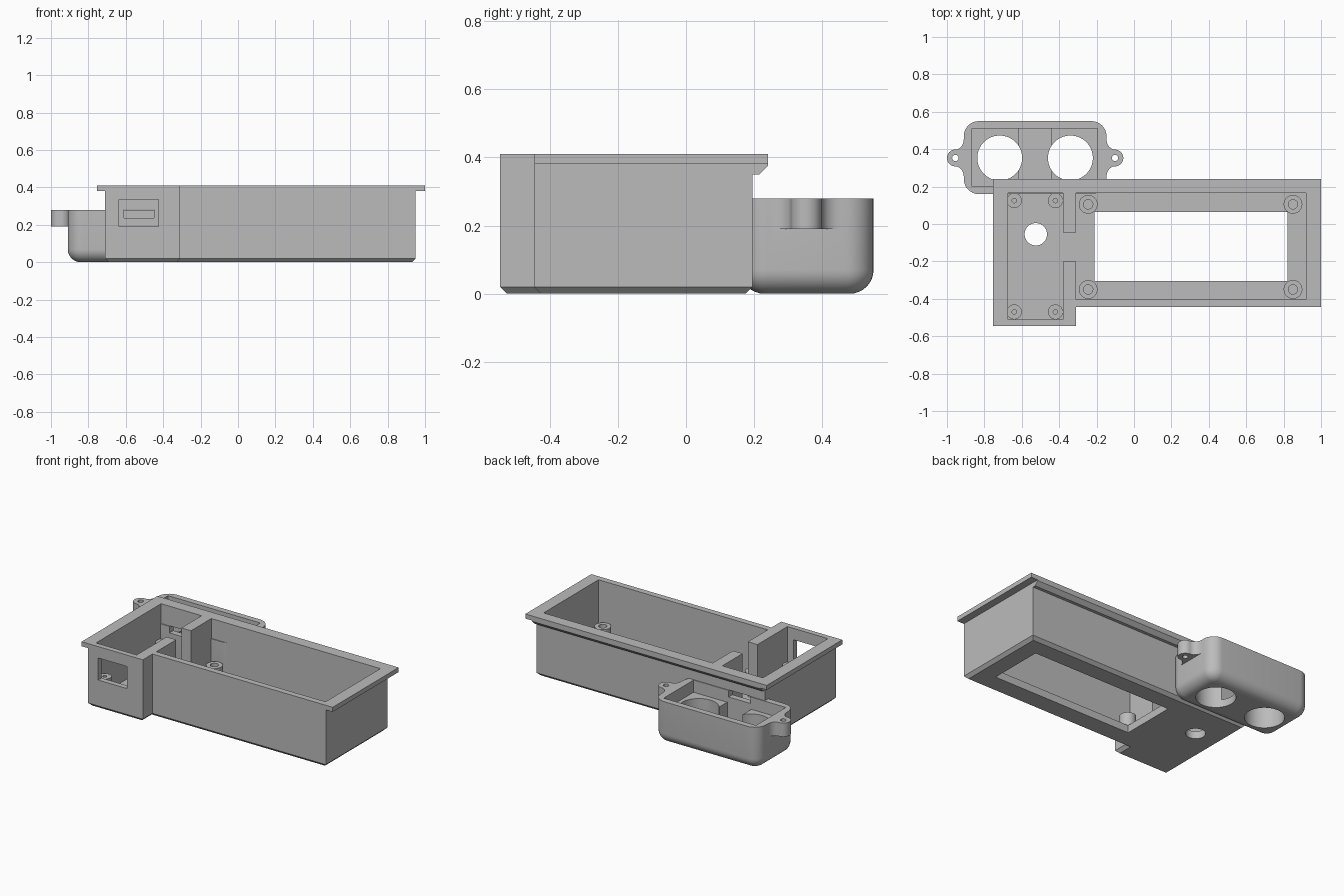
import bpy
import bmesh
from math import cos, sin, pi, radians

if "Cube" in bpy.data.objects:
    bpy.data.objects.remove(bpy.data.objects["Cube"], do_unlink=True)

grey = bpy.data.materials.new("light_grey")
grey.use_nodes = True
COLOUR = (0.5, 0.5, 0.5, 1)
grey.diffuse_color = COLOUR
grey.node_tree.nodes["Principled BSDF"].inputs["Base Color"].default_value = COLOUR


def loft(name, rings):
    """Skin a solid through rings of equal point count."""
    bm = bmesh.new()
    loops = [[bm.verts.new(p) for p in ring] for ring in rings]
    n = len(loops[0])
    for a, b in zip(loops, loops[1:]):
        for i in range(n):
            j = (i + 1) % n
            bm.faces.new((a[i], a[j], b[j], b[i]))
    bm.faces.new(loops[0][::-1])
    bm.faces.new(loops[-1])
    bmesh.ops.recalc_face_normals(bm, faces=bm.faces)
    mesh = bpy.data.meshes.new(name)
    bm.to_mesh(mesh)
    bm.free()
    mesh.materials.append(grey)
    obj = bpy.data.objects.new(name, mesh)
    bpy.context.collection.objects.link(obj)
    return obj


def prism(name, pts, z0, z1):
    return loft(name, [[(x, y, z) for x, y in pts] for z in (z0, z1)])


def box(name, x0, x1, y0, y1, z0, z1):
    return prism(name, [(x0, y0), (x1, y0), (x1, y1), (x0, y1)], z0, z1)


def cylinder(name, x, y, r, z0, z1, n=48):
    ring = [(x + r * cos(2 * pi * i / n), y + r * sin(2 * pi * i / n)) for i in range(n)]
    return prism(name, ring, z0, z1)


def combine(obj, other, operation):
    mod = obj.modifiers.new("combine", "BOOLEAN")
    mod.operation = operation
    mod.solver = "EXACT"
    mod.object = other
    bpy.context.view_layer.objects.active = obj
    bpy.ops.object.modifier_apply(modifier=mod.name)
    bpy.data.objects.remove(other, do_unlink=True)


def cut(obj, other):
    combine(obj, other, "DIFFERENCE")


def smooth(obj):
    bpy.ops.object.select_all(action="DESELECT")
    obj.select_set(True)
    bpy.context.view_layer.objects.active = obj
    bpy.ops.object.shade_smooth_by_angle(angle=radians(30))


# Housing: stepped outline with chamfered foot and overhanging rim
def outline(z, left=-0.71, right=0.95, back=0.195, inset=0.0):
    i = inset
    return [(left + i, -0.545 + i, z), (-0.31 - i, -0.545 + i, z),
            (-0.31 - i, -0.445 + i, z), (right - i, -0.445 + i, z),
            (right - i, back - i, z), (left + i, back - i, z)]


rim = dict(left=-0.755, right=1.0, back=0.24)
housing = loft("housing", [
    outline(0, inset=0.02), outline(0.02), outline(0.35),
    outline(0.35, back=0.215), outline(0.375, back=0.24),
    outline(0.38, back=0.24), outline(0.38, **rim), outline(0.41, **rim)])

# Compartments, divider gap and openings
FLOOR = 0.05
cut(housing, box("main_cavity", -0.31, 0.92, -0.405, 0.165, FLOOR, 0.5))
cut(housing, box("side_cavity", -0.675, -0.38, -0.51, 0.165, FLOOR, 0.5))
cut(housing, box("divider_gap", -0.40, -0.29, -0.2, -0.045, FLOOR, 0.5))
cut(housing, box("screen_window", -0.21, 0.82, -0.305, 0.065, -0.1, 0.1))
cut(housing, cylinder("floor_hole", -0.525, -0.055, 0.06, -0.1, 0.1))
cut(housing, box("front_port", -0.635, -0.425, -0.6, -0.48, 0.19, 0.335))
SLOT = (-0.61, -0.45, 0.12, 0.23, 0.237, 0.281)
cut(housing, box("cable_slot", *SLOT))
smooth(housing)

# Screw posts in both compartments
for label, xs, ys, r, hole, top in (
        ("main_post", (-0.245, 0.85), (-0.35, 0.105), 0.05, 0.025, 0.145),
        ("side_post", (-0.64, -0.42), (-0.47, 0.125), 0.04, 0.012, 0.185)):
    for x in xs:
        for y in ys:
            post = cylinder(label, x, y, r, FLOOR - 0.01, top, 32)
            cut(post, cylinder("screw_hole", x, y, hole, FLOOR, 0.3, 24))
            smooth(post)


# Rear pod: rounded box with a rounded underside
def rounded(z, inset):
    x0, x1, y0, y1, r = -0.91, -0.147, 0.16, 0.55, 0.08
    pts = []
    for cx, cy, start in ((x1 - r, y1 - r, 0), (x0 + r, y1 - r, 90),
                          (x0 + r, y0 + r, 180), (x1 - r, y0 + r, 270)):
        for k in range(9):
            a = radians(start + 90 * k / 8)
            pts.append((cx + (r - inset) * cos(a), cy + (r - inset) * sin(a), z))
    return pts


R = 0.07
arc = [radians(90 * k / 8) for k in range(9)]
pod = loft("sensor_pod", [rounded(R - R * cos(a), R - R * sin(a)) for a in arc]
           + [rounded(0.28, 0)])

# Mounting ears with concave flanks and rounded tips
PY = 0.353
for side, tip, wall in ((-1, -0.955, -0.91), (1, -0.102, -0.147)):
    upper = [(wall - side * 0.03, 0.1), (wall, 0.1)]
    for k in range(1, 7):
        a = radians(90 * k / 6)
        upper.append((wall + side * 0.045 * (1 - cos(a)), 0.1 - 0.055 * sin(a)))
    for k in range(1, 8):
        a = radians(90 - 90 * k / 8)
        upper.append((tip + side * 0.045 * cos(a), 0.045 * sin(a)))
    pts = upper + [(tip + side * 0.045, 0)] + [(x, -y) for x, y in reversed(upper)]
    combine(pod, prism("ear", [(x, PY + y) for x, y in pts], 0.19, 0.28), "UNION")
    cut(pod, cylinder("ear_hole", tip, PY, 0.017, 0.1, 0.4, 24))

# Pod recess, central channel, sensor bores and cable slot
cut(pod, box("pod_recess", -0.866, -0.195, 0.2, 0.51, 0.2, 0.4))
cut(pod, box("pod_channel", -0.615, -0.44, 0.2, 0.51, FLOOR, 0.4))
for x in (-0.718, -0.34):
    cut(pod, cylinder("sensor_bore", x, PY, 0.12, -0.1, 0.4, 64))
cut(pod, box("cable_slot", *SLOT))
smooth(pod)
